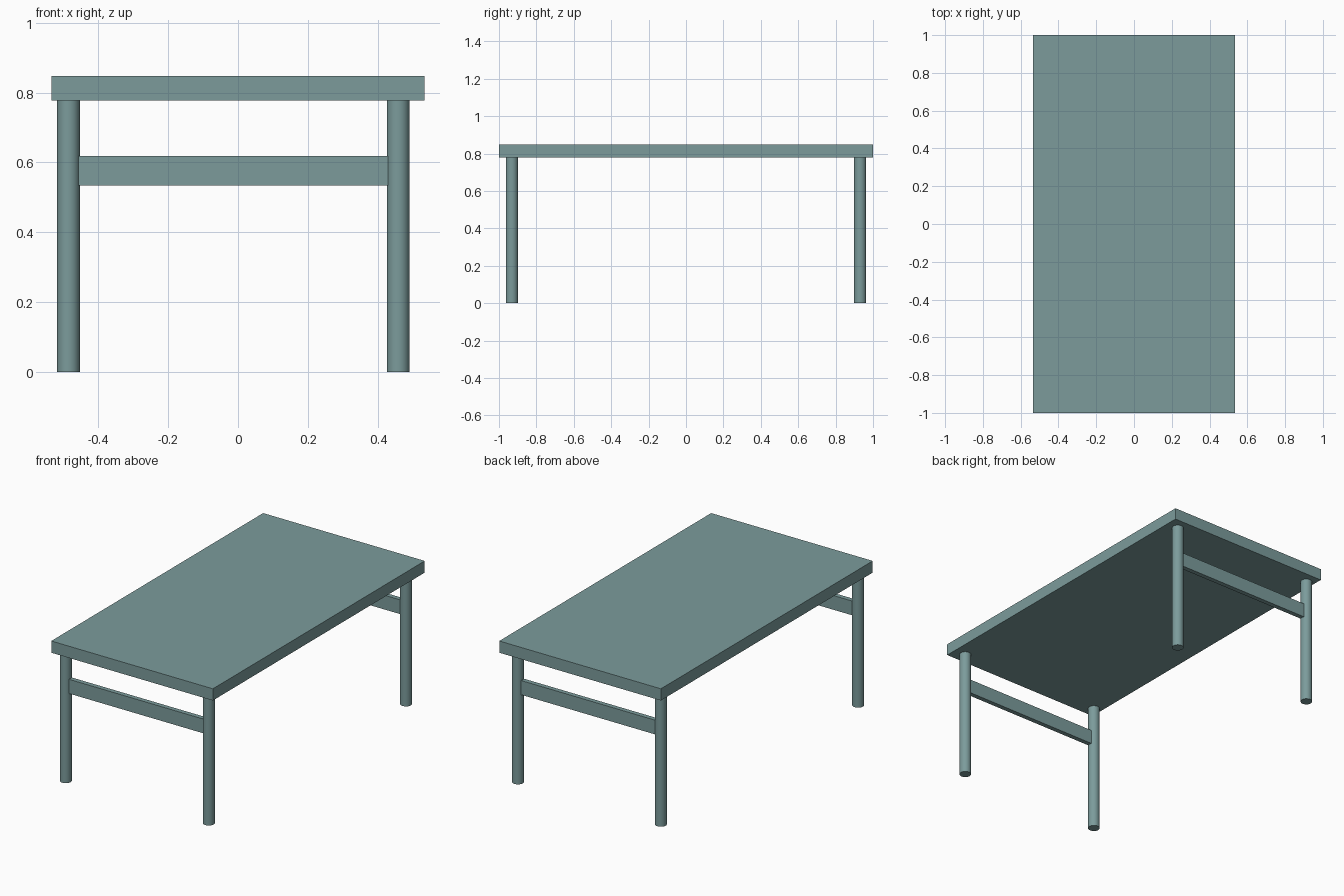
import bpy

if "Cube" in bpy.data.objects:
    bpy.data.objects.remove(bpy.data.objects["Cube"])

TOP_Z, UNDER_Z = 0.848, 0.778
LEG_R, LEG_Y = 0.0325, 0.931
LEG_X = {"left": -0.486, "right": 0.459}

# Grey-teal paint shared by every part
paint = bpy.data.materials.new("grey_teal")
paint.diffuse_color = (0.20, 0.33, 0.33, 1)
paint.use_nodes = True
paint.node_tree.nodes["Principled BSDF"].inputs["Base Color"].default_value = paint.diffuse_color


def box(name, lo, hi):
    """Box between two opposite corners."""
    centre = [(a + b) / 2 for a, b in zip(lo, hi)]
    bpy.ops.mesh.primitive_cube_add(size=1, location=centre)
    ob = bpy.context.object
    ob.name = name
    ob.scale = [b - a for a, b in zip(lo, hi)]
    bpy.ops.object.transform_apply(location=False, rotation=False, scale=True)
    ob.data.materials.append(paint)


def leg(name, x, y):
    """Round leg from the floor to the underside of the top."""
    bpy.ops.mesh.primitive_cylinder_add(vertices=32, radius=LEG_R, depth=UNDER_Z,
                                        location=(x, y, UNDER_Z / 2))
    ob = bpy.context.object
    ob.name = name
    ob.data.materials.append(paint)
    bpy.ops.object.shade_smooth_by_angle()


# Table top
box("table_top", (-0.534, -1, UNDER_Z), (0.534, 1, TOP_Z))

# Leg pairs at each end, joined by a flat rail
for end, y in (("front", -LEG_Y), ("back", LEG_Y)):
    for side, x in LEG_X.items():
        leg(f"{end}_{side}_leg", x, y)
    box(f"{end}_rail", (-0.457, y - 0.014, 0.534), (0.430, y + 0.014, 0.619))
